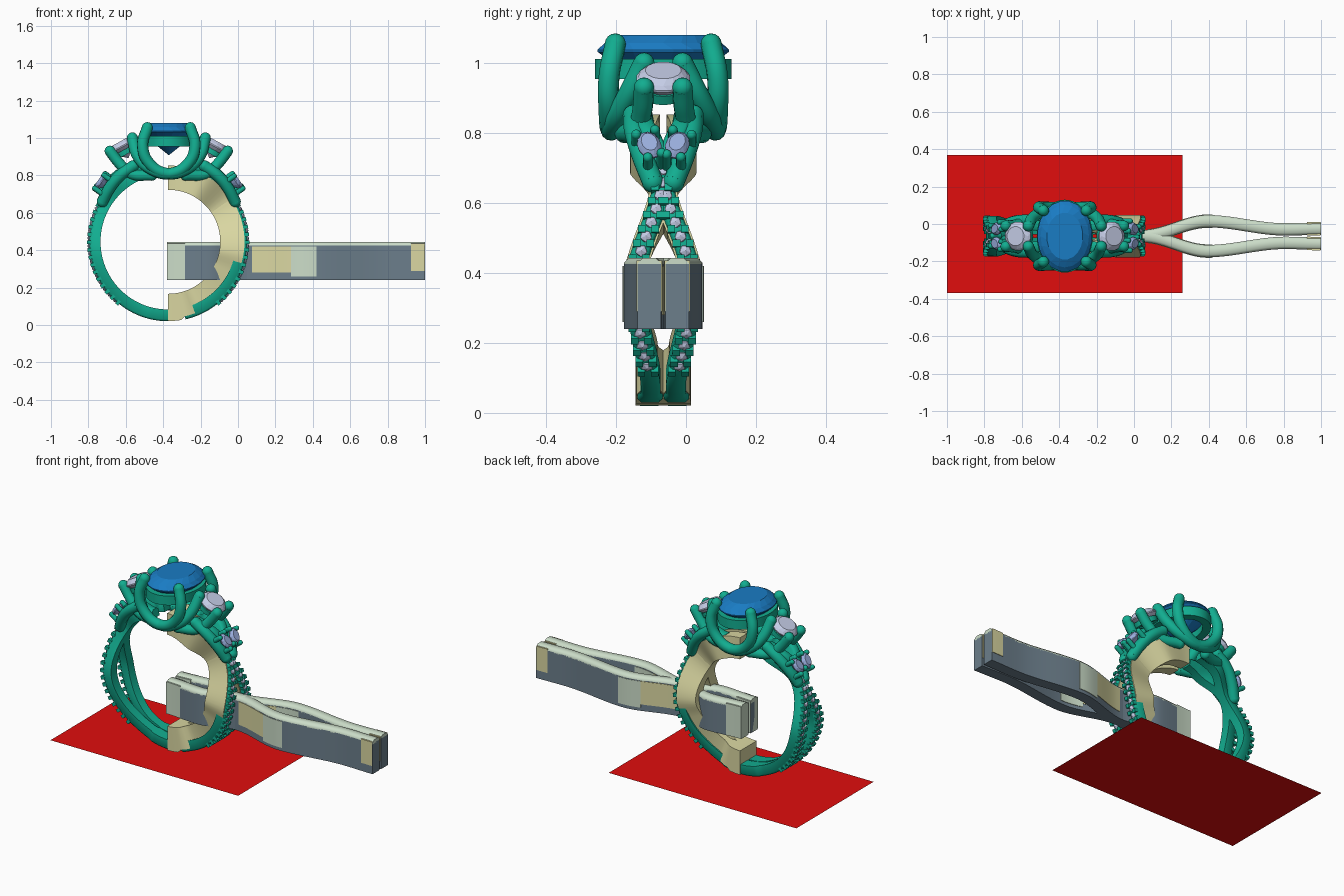
import bpy, bmesh, math
from mathutils import Matrix, Vector

if "Cube" in bpy.data.objects:
    bpy.data.objects.remove(bpy.data.objects["Cube"])

CX, CY, CZ = -0.373, -0.065, 0.445      # ring centre


def mat(name, c):
    m = bpy.data.materials.new(name)
    m.diffuse_color = (*c, 1)
    m.use_nodes = True
    m.node_tree.nodes["Principled BSDF"].inputs["Base Color"].default_value = m.diffuse_color
    return m


GREEN = mat("green_metal", (0.006, 0.42, 0.28))
BLUE = mat("blue_gem", (0.01, 0.2, 0.55))
WHITE = mat("white_gem", (0.56, 0.61, 0.8))
PALEBLUE = mat("pale_blue_gem", (0.32, 0.42, 0.72))
CREAM = mat("cream", (0.7, 0.68, 0.36))
SLATE = mat("slate", (0.15, 0.21, 0.26))
PALE = mat("pale", (0.6, 0.72, 0.58))
RED = mat("red", (0.75, 0.004, 0.004))


def finish(name, bm, m, smooth=None):
    bmesh.ops.recalc_face_normals(bm, faces=bm.faces)
    me = bpy.data.meshes.new(name)
    bm.to_mesh(me)
    bm.free()
    me.materials.append(m)
    ob = bpy.data.objects.new(name, me)
    bpy.context.collection.objects.link(ob)
    if smooth:
        bpy.ops.object.select_all(action='DESELECT')
        ob.select_set(True)
        bpy.context.view_layer.objects.active = ob
        bpy.ops.object.shade_smooth_by_angle(angle=math.radians(smooth))
    return ob


def loft(name, rings, m, smooth=40, closed=False):
    bm = bmesh.new()
    vs = [[bm.verts.new(p) for p in r] for r in rings]
    n = len(vs[0])
    pairs = list(zip(vs, vs[1:])) + ([(vs[-1], vs[0])] if closed else [])
    for a, b in pairs:
        for i in range(n):
            j = (i + 1) % n
            bm.faces.new((a[i], a[j], b[j], b[i]))
    if not closed:
        bm.faces.new(vs[0])
        bm.faces.new(vs[-1])
    return finish(name, bm, m, smooth)


def tube(name, pts, r, m=GREEN):
    cu = bpy.data.curves.new(name, 'CURVE')
    cu.dimensions = '3D'
    cu.bevel_depth, cu.bevel_resolution, cu.resolution_u = r, 4, 8
    cu.use_fill_caps = True
    sp = cu.splines.new('BEZIER')
    sp.bezier_points.add(len(pts) - 1)
    for b, p in zip(sp.bezier_points, pts):
        b.co = p
        b.handle_left_type = b.handle_right_type = 'AUTO'
    cu.materials.append(m)
    bpy.context.collection.objects.link(bpy.data.objects.new(name, cu))
    # rounded tips
    bm = bmesh.new()
    for p in (pts[0], pts[-1]):
        bmesh.ops.create_uvsphere(bm, u_segments=14, v_segments=8, radius=r,
                                  matrix=Matrix.Translation(p))
    finish(name + "_tips", bm, m, 60)


def gem(name, mx, rx, ry, crown, pav, m, n=16):
    levels = [(.66, crown, .5), (.88, crown * .5, 0), (1, .003, .5), (1, -.003, .5),
              (.55, -pav * .5, 0), (.02, -pav, 0)]
    rings = [[mx @ Vector((rx * s * math.cos(2 * math.pi * (i + o) / n),
                           ry * s * math.sin(2 * math.pi * (i + o) / n), z))
              for i in range(n)] for s, z, o in levels]
    loft(name, rings, m, None)


def oval_ring(name, mx, rx, ry, w, h):
    rings = []
    for i in range(40):
        a = 2 * math.pi * i / 40
        c, s = math.cos(a), math.sin(a)
        rings.append([mx @ Vector(((rx - d) * c, (ry - d) * s, z))
                      for d, z in ((0, -h), (0, h), (w, h), (w, -h))])
    loft(name, rings, GREEN, 40, True)


def keyed(keys, f):
    for (a, va), (b, vb) in zip(keys, keys[1:]):
        if f <= b:
            t = max(0, (f - a) / (b - a))
            return va + (vb - va) * t * t * (3 - 2 * t)
    return keys[-1][1]


# strand offset from the centre line, f runs from the head (0) to the base (1)
OFF = [(0, -.045), (.16, -.06), (.31, 0), (.56, .08), (.86, .036), (1, .04)]
GREEN_OUT = [(.08, .41), (.15, .47), (.21, .475), (.32, .42), (1, .425)]
CREAM_W = [(0, .036), (.55, .034), (.64, .02), (.86, .02), (.92, .04), (1, .04)]


def on_ring(f, r, v, sx):
    a = math.pi * f
    return Vector((CX + sx * r * math.sin(a), CY + v, CZ + r * math.cos(a)))


def on_bar(f, z, v, sx):
    return Vector((-.38 + 1.38 * f, CY + v, z))


def strand(name, place, f0, f1, lo, hi, hw, sy, sx, m, p=0):
    """Sweep one strand; p is the corner cut of its section."""
    rings = []
    N = max(4, int(56 * (f1 - f0)))
    for i in range(N + 1):
        f = f0 + (f1 - f0) * i / N
        o = sy * keyed(OFF, f)
        h, w = hi(f), hw(f)
        sec = [(lo, -w), (lo, w), (h - p, w), (h, w - p), (h, p - w), (h - p, -w)] if p else \
              [(lo, -w), (lo, w), (h, w), (h, -w)]
        rings.append([place(f, u, o + v, sx) for u, v in sec])
    loft(name, rings, m, 50)


# red base sheet
bm = bmesh.new()
bm.faces.new([bm.verts.new(c) for c in ((-1, -.37, 0), (.26, -.37, 0), (.26, .37, 0), (-1, .37, 0))])
finish("base_sheet", bm, RED)

# green shank, inner cream half ring, straight twin-strand bar
for sy in (-1, 1):
    t = "front" if sy < 0 else "back"
    for sx in (-1, 1):
        strand(f"shank_{t}_{sx}", on_ring, .08, 1.0 if sx < 0 else .93, .362, lambda f: keyed(GREEN_OUT, f),
               lambda f: .028 + .008 * (f > .9), sy, sx, GREEN, .01)
    strand(f"half_ring_{t}", on_ring, 0, 1, .278, lambda f: .408 + .016 * (f > .93),
           lambda f: keyed(CREAM_W, f), sy, 1, CREAM)
    strand(f"bar_{t}", on_bar, 0, 1, .24, lambda f: .425, lambda f: .033, sy, 1, SLATE)
    strand(f"bar_top_{t}", on_bar, 0, 1, .42, lambda f: .443, lambda f: .033, sy, 1, PALE, .014)
    for k, (a, b, z0, z1, m) in enumerate(((0, .07, .242, .435, PALE), (.33, .48, .28, .42, CREAM),
                                           (.48, .58, .26, .42, PALE), (.945, .998, .29, .435, CREAM))):
        strand(f"bar_panel_{t}_{k}", on_bar, a, b, z0, lambda f: z1, lambda f: .036, sy, 1, m)

# pave stones with beads along the outside of the shank
stones, beads = bmesh.new(), bmesh.new()
for sx in (-1, 1):
    for sy in (-1, 1):
        for i in range(16):
            f = .30 + .031 * i
            if sy > 0 and i < 2:
                continue

            def frame(g, v, s):
                return (Matrix.Translation(on_ring(g, .421, sy * keyed(OFF, g) + v, sx))
                        @ Matrix.Rotation(sx * math.pi * g, 4, 'Y') @ Matrix.Diagonal((*s, 1)))
            bmesh.ops.create_icosphere(stones, subdivisions=1, radius=1, matrix=frame(f, 0, (.019, .019, .012)))
            for v in (-.019, .019):
                bmesh.ops.create_cube(beads, size=1, matrix=frame(f + .0155, v, (.02, .022, .026)))
finish("pave_stones", stones, WHITE)
finish("pave_beads", beads, GREEN)

# centre stone and its oval rail
C = Matrix.Translation((CX + .003, CY, 1.035))
gem("centre_stone", C, .147, .19, .046, .125, BLUE, 20)
oval_ring("centre_rail", Matrix.Translation((CX + .003, CY, .983)), .15, .195, .045, .028)


def pt(sx, sy, dx, dy, z):
    return Vector((CX + .003 + sx * dx, CY + sy * dy, z))


for sx in (-1, 1):
    s = "left" if sx < 0 else "right"
    # side stone with cup
    M = Matrix.Translation((CX + .003 + sx * .25, CY, .955)) @ Matrix.Rotation(sx * .5, 4, 'Y')
    gem(f"side_stone_{s}", M, .078, .078, .028, .07, WHITE)
    oval_ring(f"side_cup_{s}", M @ Matrix.Translation((0, 0, -.035)), .066, .066, .025, .014)
    for sy in (-1, 1):
        t = f"{s}_{'front' if sy < 0 else 'back'}"
        # interlaced loop: side prong down under the head and up to the far centre prong
        tube(f"head_loop_{t}", [pt(sx, sy, *p) for p in (
            (.195, .055, 1.0), (.165, .105, .9), (.09, .142, .83), (-.01, .15, .81),
            (-.105, .155, .865), (-.14, .155, .96), (-.115, .137, 1.055))], .03)
        # outer side prong growing out of the shoulder
        tube(f"shoulder_prong_{t}", [pt(sx, sy, *p) for p in (
            (.315, .055, .93), (.265, .06, .865), (.205, .075, .81), (.09, .11, .80))], .029)
        tube(f"shoulder_{t}", [pt(sx, sy, *p) for p in (
            (.19, .085, .85), (.26, .08, .80), (.315, .06, .735), (.355, .03, .66))], .031)
        # pear accent stone and its four beads
        A = (Matrix.Translation(pt(sx, sy, .362, .04, .765)) @ Matrix.Rotation(sx * .95, 4, 'Y')
             @ Matrix.Rotation(-sx * sy * .3, 4, 'Z'))
        gem(f"accent_stone_{t}", A, .047, .034, .018, .04, PALEBLUE, 12)
        for k, (u, v) in enumerate(((-.042, .03), (-.042, -.026), (.042, .024), (.045, -.018))):
            tube(f"accent_prong_{t}_{k}", [A @ Vector((u, v, -.05)), A @ Vector((u, v, .008))], .014)
